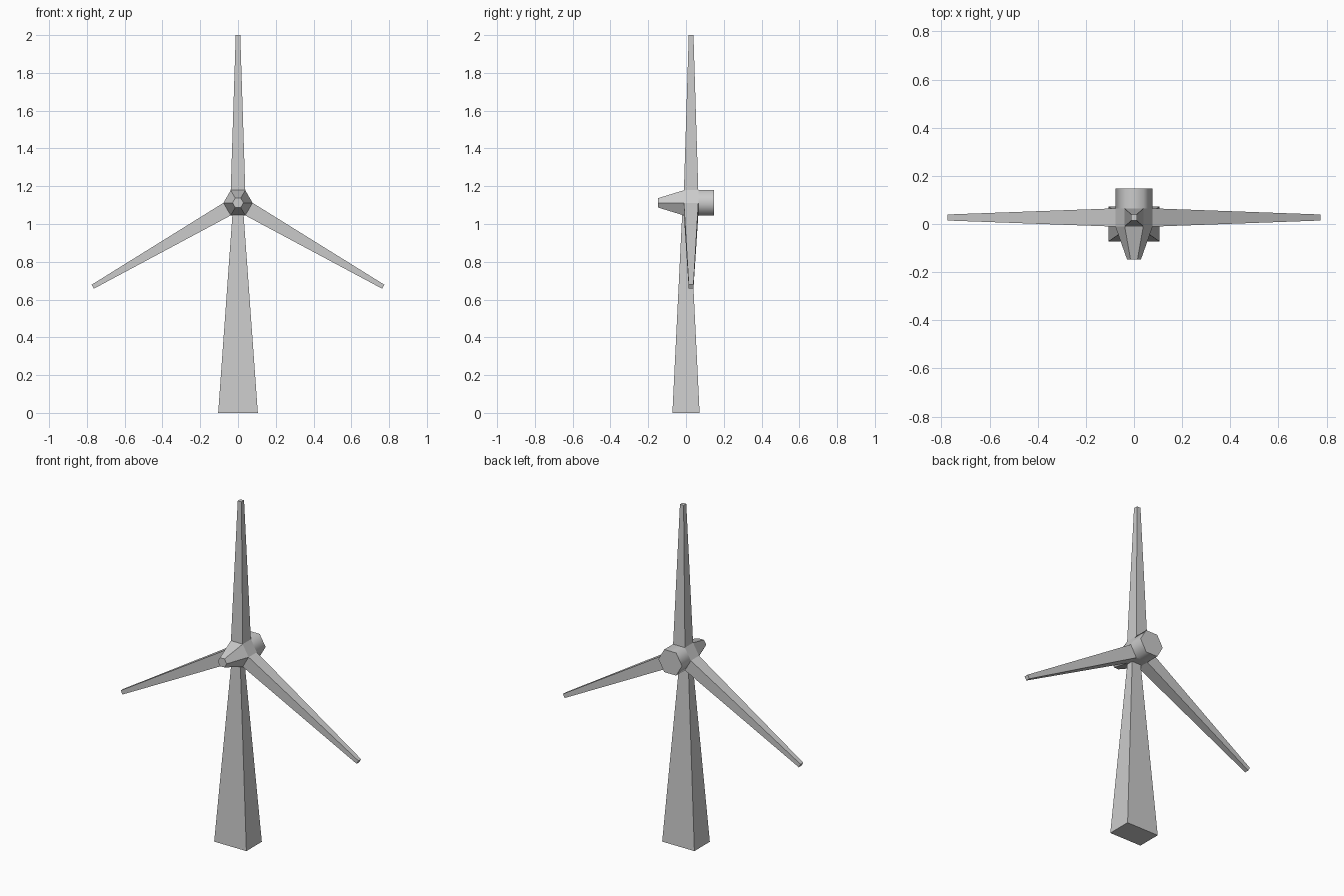
import bpy, bmesh
from math import cos, sin, pi, radians
from mathutils import Matrix, Vector

if "Cube" in bpy.data.objects:
    bpy.data.objects.remove(bpy.data.objects["Cube"])

HUB_Z, HUB_R = 1.112, 0.077           # rotor axis height, hexagon radius
ROTOR_FRONT, ROTOR_BACK = -0.011, 0.065
ROTOR_Y = (ROTOR_FRONT + ROTOR_BACK) / 2
APOTHEM = HUB_R * cos(pi / 6)


def loft(name, rings, cap_start=True, cap_end=True, smooth=False):
    """Skin a list of equal-sized point rings into one object."""
    bm = bmesh.new()
    loops = [[bm.verts.new(p) for p in ring] for ring in rings]
    n = len(loops[0])
    for a, b in zip(loops, loops[1:]):
        for i in range(n):
            j = (i + 1) % n
            bm.faces.new((a[i], a[j], b[j], b[i])).smooth = smooth
    if cap_start:
        bm.faces.new(loops[0][::-1])
    if cap_end:
        bm.faces.new(loops[-1])
    # the point rings all run so that this flips inside-out lofts
    centre = sum((v.co for v in bm.verts), Vector()) / len(bm.verts)
    bm.normal_update()
    for f in bm.faces:
        if f.normal.dot(f.calc_center_median() - centre) < 0:
            f.normal_flip()
    me = bpy.data.meshes.new(name)
    bm.to_mesh(me)
    bm.free()
    ob = bpy.data.objects.new(name, me)
    bpy.context.collection.objects.link(ob)
    return ob


def rect(hx, hy, z, y=0.0):
    return [Vector((sx * hx, y + sy * hy, z))
            for sx, sy in ((-1, -1), (1, -1), (1, 1), (-1, 1))]


def hexagon(y, r):
    return [Vector((r * cos(k * pi / 3), y, HUB_Z + r * sin(k * pi / 3)))
            for k in range(6)]


# Tapered rectangular tower, top tucked just inside the hub
loft("tower", [rect(0.105, 0.072, 0), rect(0.029, 0.020, HUB_Z - 0.055)])

# Six-sided hub with tapered nose
loft("hub", [hexagon(-0.147, 0.029), hexagon(ROTOR_FRONT, HUB_R),
             hexagon(ROTOR_BACK, HUB_R)], cap_end=False)

# Generator housing behind the hub, softly shaded around its sides
loft("nacelle", [hexagon(ROTOR_BACK, HUB_R), hexagon(0.147, HUB_R)],
     cap_start=False, smooth=True)

# Three square tapering blades growing out of alternate hub faces
for k in range(3):
    blade = loft(f"blade_{k + 1}",
                 [rect(HUB_R / 2, (ROTOR_BACK - ROTOR_FRONT) / 2, APOTHEM, ROTOR_Y),
                  rect(0.012, 0.0125, 2.0 - HUB_Z, ROTOR_Y)], cap_start=False)
    blade.data.transform(Matrix.Translation((0, 0, HUB_Z))
                         @ Matrix.Rotation(radians(120 * k), 4, 'Y'))
